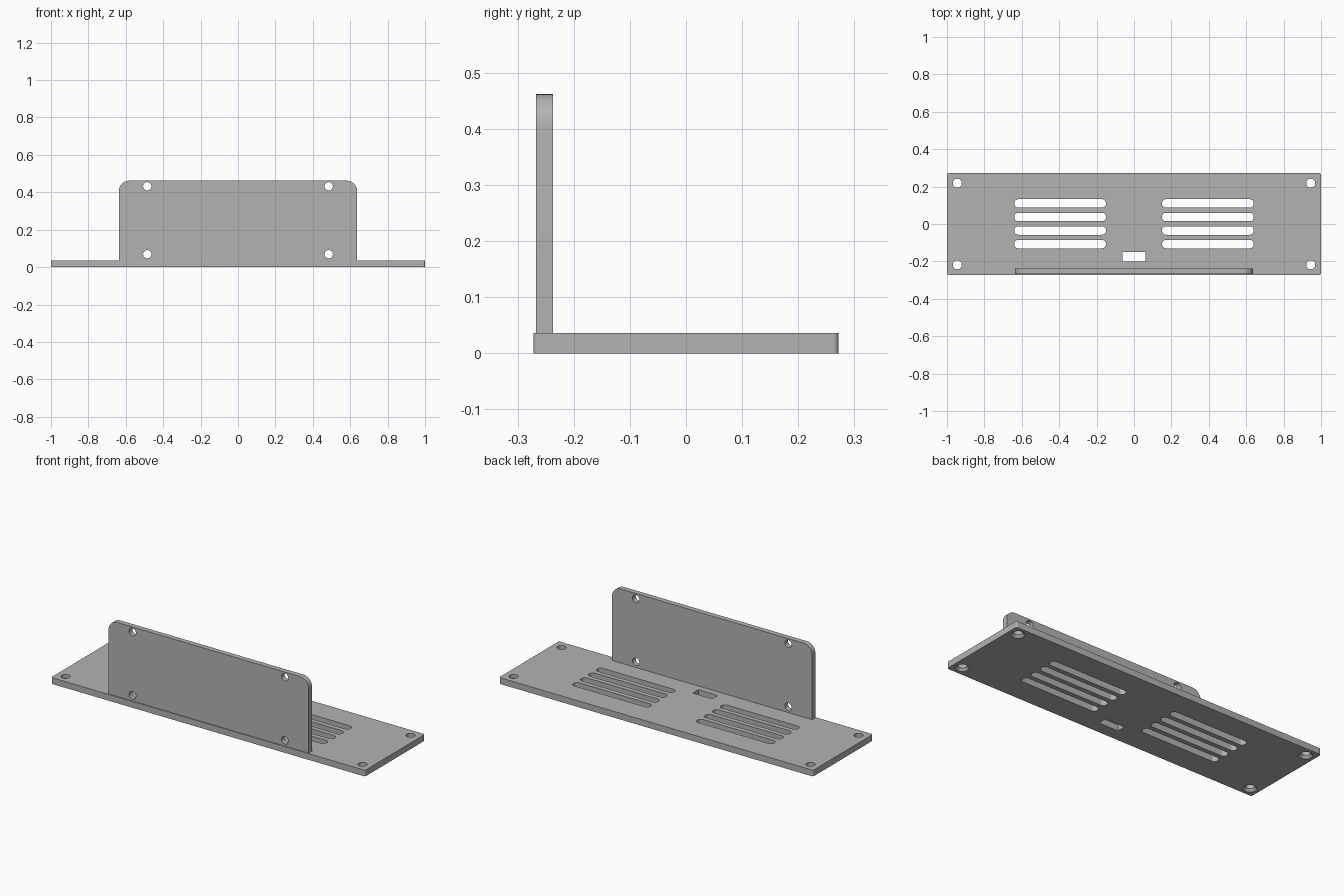
import bpy, bmesh, math
from mathutils import Matrix

cube = bpy.data.objects.get("Cube")
if cube:
    bpy.data.objects.remove(cube, do_unlink=True)

grey = bpy.data.materials.new("plain grey")
grey.use_nodes = True
COLOUR = (0.45, 0.45, 0.45, 1)
grey.diffuse_color = COLOUR
grey.node_tree.nodes["Principled BSDF"].inputs["Base Color"].default_value = COLOUR

T = 0.036                  # base thickness
FRONT, BACK = -0.267, -0.237   # upright panel faces


def rounded(cx, cy, hx, hy, radii, steps=10):
    """Rounded rectangle outline; radii run from the +x +y corner anticlockwise."""
    pts = []
    for i, (sx, sy) in enumerate([(1, 1), (-1, 1), (-1, -1), (1, -1)]):
        r = radii[i]
        n = steps if r else 0
        for k in range(n + 1):
            a = math.pi / 2 * (i + (k / n if n else 0))
            pts.append((cx + sx * (hx - r) + r * math.cos(a),
                        cy + sy * (hy - r) + r * math.sin(a)))
    return pts


def circle(cx, cy, r, n=40):
    return [(cx + r * math.cos(math.tau * k / n), cy + r * math.sin(math.tau * k / n))
            for k in range(n)]


def loft(bm, layers):
    """Closed solid through stacked outlines, given as (outline, height)."""
    rings = [[bm.verts.new((x, y, z)) for x, y in outline] for outline, z in layers]
    for low, high in zip(rings, rings[1:]):
        for i in range(len(low)):
            j = (i + 1) % len(low)
            if low[i].co != low[j].co:
                bm.faces.new((low[i], low[j], high[j], high[i]))
    bm.faces.new(rings[0][::-1])
    bm.faces.new(rings[-1])


def make(name, bm):
    bmesh.ops.remove_doubles(bm, verts=bm.verts, dist=1e-5)
    bmesh.ops.recalc_face_normals(bm, faces=bm.faces)
    mesh = bpy.data.meshes.new(name)
    bm.to_mesh(mesh)
    bm.free()
    mesh.materials.append(grey)
    ob = bpy.data.objects.new(name, mesh)
    bpy.context.collection.objects.link(ob)
    return ob


def cut(ob, cutter):
    """Subtract the cutter, apply it and shade the result."""
    mod = ob.modifiers.new("holes", "BOOLEAN")
    mod.operation, mod.solver, mod.object = "DIFFERENCE", "EXACT", cutter
    bpy.ops.object.select_all(action="DESELECT")
    ob.select_set(True)
    bpy.context.view_layer.objects.active = ob
    bpy.ops.object.modifier_apply(modifier=mod.name)
    bpy.data.objects.remove(cutter, do_unlink=True)
    bpy.ops.object.shade_smooth_by_angle(angle=math.radians(30))


# Base plate
bm = bmesh.new()
plate = rounded(0, 0, 1, 0.272, [0.01] * 4)
loft(bm, [(plate, 0), (plate, T)])
base = make("base_plate", bm)

# Vent slots, cable opening and countersunk corner holes
bm = bmesh.new()
for side in (-1, 1):
    for row in range(4):
        slot = rounded(side * 0.395, 0.11 - row * 0.0725, 0.245, 0.0225, [0.021] * 4)
        loft(bm, [(slot, -0.02), (slot, T + 0.02)])
    for y in (-0.218, 0.218):
        x = side * 0.945
        wide, narrow = circle(x, y, 0.036), circle(x, y, 0.024)
        loft(bm, [(wide, -0.02), (wide, 0), (narrow, 0.014), (narrow, T + 0.02)])
opening = rounded(0, -0.175, 0.062, 0.025, [0] * 4)
loft(bm, [(opening, -0.02), (opening, T + 0.02)])
cut(base, make("base_cutter", bm))

# Upright panel, drawn flat and turned upright
upright = Matrix.Rotation(math.pi / 2, 4, "X")
bm = bmesh.new()
face = rounded(0, (T + 0.462) / 2, 0.637, (0.462 - T) / 2, [0.055, 0.055, 0, 0])
loft(bm, [(face, -BACK), (face, -FRONT)])
bm.transform(upright)
panel = make("upright_panel", bm)

# Panel screw holes
bm = bmesh.new()
for x in (-0.485, 0.485):
    for z in (0.069, 0.432):
        hole = circle(x, z, 0.022)
        loft(bm, [(hole, -BACK - 0.02), (hole, -FRONT + 0.02)])
bm.transform(upright)
cut(panel, make("panel_cutter", bm))
